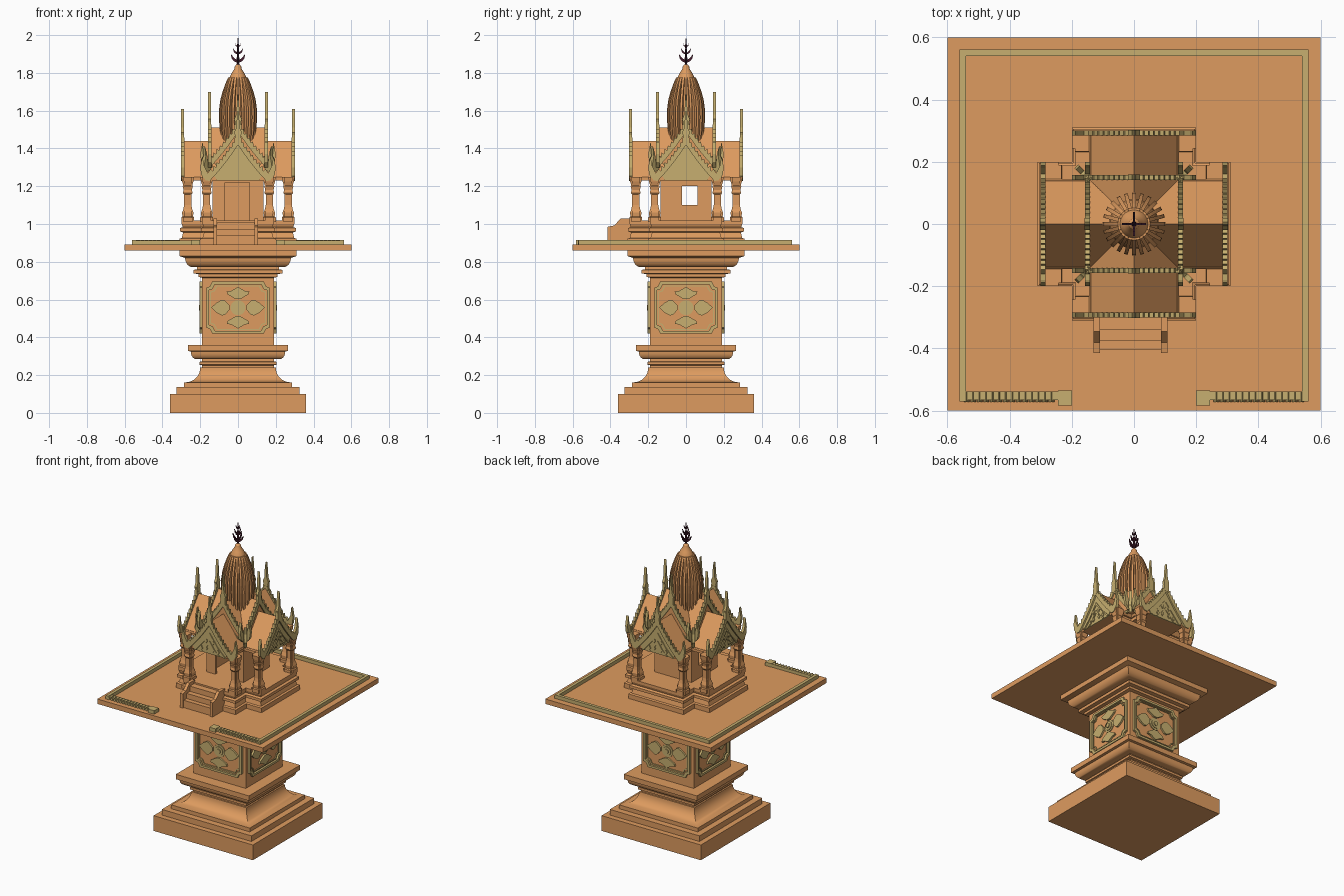
import bpy, bmesh, math
from mathutils import Matrix

if "Cube" in bpy.data.objects:
    bpy.data.objects.remove(bpy.data.objects["Cube"])


def material(name, rgb):
    m = bpy.data.materials.new(name)
    m.diffuse_color = (*rgb, 1)
    m.use_nodes = True
    m.node_tree.nodes["Principled BSDF"].inputs["Base Color"].default_value = m.diffuse_color
    return m


CLAY = material("clay", (0.73, 0.33, 0.115))
GOLD = material("gold", (0.57, 0.43, 0.16))
DARK = material("dark_metal", (0.06, 0.012, 0.025))


def box(bm, x0, x1, y0, y1, z0, z1):
    m = Matrix.Translation(((x0 + x1) / 2, (y0 + y1) / 2, (z0 + z1) / 2))
    bmesh.ops.create_cube(bm, size=1, matrix=m @ Matrix.Diagonal((x1 - x0, y1 - y0, z1 - z0, 1)))


def loft(bm, rings):
    vs = [[bm.verts.new(p) for p in r] for r in rings]
    n = len(vs[0])
    for a, b in zip(vs, vs[1:]):
        for i in range(n):
            bm.faces.new((a[i], a[(i + 1) % n], b[(i + 1) % n], b[i]))
    bm.faces.new(vs[0][::-1])
    bm.faces.new(vs[-1])


def prism(bm, pts, y0, y1):
    loft(bm, [[(x, y, z) for x, z in pts] for y in (y0, y1)])


def square(h, z):
    return [(-h, -h, z), (h, -h, z), (h, h, z), (-h, h, z)]


def plus(a, b, z, cx=0, cy=0):
    q = [(a, -b), (a, b), (b, b), (b, a), (-b, a), (-b, b), (-a, b), (-a, -b), (-b, -b), (-b, -a), (b, -a), (b, -b)]
    return [(cx + x, cy + y, z) for x, y in q]


def circle(r, z, n):
    return [(r * math.cos(2 * math.pi * i / n), r * math.sin(2 * math.pi * i / n), z) for i in range(n)]


def spin(bm, n=4):
    geom = bm.verts[:] + bm.edges[:] + bm.faces[:]
    for k in range(1, n):
        d = bmesh.ops.duplicate(bm, geom=geom)["geom"]
        bmesh.ops.rotate(bm, verts=[v for v in d if isinstance(v, bmesh.types.BMVert)],
                         matrix=Matrix.Rotation(2 * math.pi * k / n, 3, 'Z'))


def finish(bm, name, mat, smooth=False):
    bmesh.ops.recalc_face_normals(bm, faces=bm.faces[:])
    me = bpy.data.meshes.new(name)
    bm.to_mesh(me)
    bm.free()
    me.materials.append(mat)
    o = bpy.data.objects.new(name, me)
    bpy.context.collection.objects.link(o)
    if smooth:
        bpy.ops.object.select_all(action='DESELECT')
        o.select_set(True)
        bpy.context.view_layer.objects.active = o
        bpy.ops.object.shade_smooth_by_angle(angle=math.radians(30))


# pedestal: one moulded square profile, with curved flares
prof = [(.36, 0), (.36, .1), (.325, .1), (.325, .137), (.285, .137), (.285, .162)]
prof += [(.275 - .075 * math.sin(a), .24 - .078 * math.cos(a)) for a in [i * math.pi / 16 for i in range(9)]]
prof += [(.19, .24), (.19, .252), (.205, .255), (.205, .27), (.19, .273), (.19, .285), (.222, .285)]
prof += [(.222 + .028 * math.sin(a), .325 - .04 * math.cos(a)) for a in [i * math.pi / 12 for i in range(1, 7)]]
prof += [(.265, .328), (.265, .36), (.19, .36), (.19, .715), (.21, .72), (.21, .735), (.235, .738),
         (.235, .757), (.218, .76), (.218, .772), (.24, .772)]
prof += [(.24 + .04 * math.sin(a), .82 - .048 * math.cos(a)) for a in [i * math.pi / 12 for i in range(1, 7)]]
prof += [(.31, .83), (.31, .865)]
bm = bmesh.new()
loft(bm, [square(h, z) for h, z in prof])
finish(bm, "pedestal", CLAY, True)

# framed flower panel on each side of the pedestal
bm = bmesh.new()


def notched(w, h, c):
    corner = [(w, h - c), (w - c * .6, h - c * .8), (w - c, h)]
    q = corner + [(-x, z) for x, z in corner[::-1]]
    return q + [(-x, -z) for x, z in q]


for w, h, c, t, d in ((.168, .138, .032, .014, .203), (.147, .117, .032, .005, .196)):
    rings = []
    for s, y in ((0, .185), (0, d), (t, d), (t, .185)):
        rings.append([(x, -y, z + .557) for x, z in notched(w - s, h - s, c)])
    vs = [[bm.verts.new(p) for p in r] for r in rings]
    for a, b in zip(vs, vs[1:]):
        for i in range(12):
            bm.faces.new((a[i], a[(i + 1) % 12], b[(i + 1) % 12], b[i]))
for dx, dz, r, w in ((1, 0, .142, .042), (-1, 0, .142, .042), (0, 1, .11, .06), (0, -1, .11, .06)):
    leaf = [(.045, -.012), (.07, -.9 * w), (.085, -w), (.115 * r / .142, -.6 * w), (r, 0)]
    leaf += [(a, -b) for a, b in leaf[3::-1]]
    prism(bm, [(dx * a - dz * b, .557 + dz * a + dx * b) for a, b in leaf], -.202, -.185)
for r, d in ((.04, .195), (.028, .2), (.014, .206)):
    prism(bm, [(x, z + .557) for x, z, _ in circle(r, 0, 16)], -d, -.185)
spin(bm)
finish(bm, "flower_panels", GOLD)

# platform and low railing
bm = bmesh.new()
box(bm, -.6, .6, -.6, .6, .86, .892)
finish(bm, "platform", CLAY)
bm = bmesh.new()
box(bm, -.56, .56, .54, .56, .89, .915)
for s in (-1, 1):
    box(bm, *sorted((s * .56, s * .54)), -.57, .54, .89, .915)
    box(bm, *sorted((s * .54, s * .2)), -.565, -.538, .89, .912)
    box(bm, *sorted((s * .245, s * .2)), -.583, -.535, .89, .915)
    for i in range(14):
        x = s * (.265 + i * .021)
        prism(bm, [(x - .009, .9), (x, .891), (x + .009, .9), (x, .915)], -.572, -.54)
finish(bm, "railing", GOLD)

# cross-shaped house base
bm = bmesh.new()
loft(bm, [plus(.31 + d, .2 + d, z) for d, z in (
    (0, .89), (0, .922), (-.012, .926), (-.02, .955), (-.004, .96), (-.004, .978), (-.018, .984), (-.012, 1.0),
    (-.012, 1.018))])
finish(bm, "house_base", CLAY)

# front steps with sloped cheek walls
bm = bmesh.new()
for i, y in enumerate((-.405, -.375, -.34)):
    box(bm, -.115, .09, y, -.29, .89, .94 + i * .034)
for x in (-.13, .087):
    loft(bm, [[(xx, y, z) for y, z in ((-.415, .89), (-.415, .985), (-.38, .992), (-.345, 1.03), (-.29, 1.03), (-.29, .89))]
              for xx in (x, x + .02)])
finish(bm, "front_steps", CLAY)

# hollow room: window in each side wall, door in front
bm = bmesh.new()
W, I = .135, .115
box(bm, -W, W, I, W, 1.01, 1.25)
box(bm, -W, -.07, -W, -I, 1.01, 1.25)
box(bm, .06, W, -W, -I, 1.01, 1.25)
box(bm, -.07, .06, -W, -I, 1.22, 1.25)
for x in (-W, I):
    box(bm, x, x + .02, -I, -.02, 1.01, 1.25)
    box(bm, x, x + .02, .06, I, 1.01, 1.25)
    box(bm, x, x + .02, -.02, .06, 1.01, 1.1)
    box(bm, x, x + .02, -.02, .06, 1.2, 1.25)
finish(bm, "room_walls", CLAY)
bm = bmesh.new()
loft(bm, [plus(.285, .14, z) for z in (1.23, 1.258)])
finish(bm, "ceiling", CLAY)

# eight porch columns with moulded base and capital
bm = bmesh.new()
for cx, cy in ((.166, -.266), (-.166, -.266)):
    loft(bm, [plus(h, h * .7, z, cx, cy) for h, z in (
        (.034, 1.01), (.034, 1.035), (.028, 1.04), (.03, 1.06), (.023, 1.08), (.019, 1.1), (.019, 1.155),
        (.026, 1.165), (.022, 1.18), (.027, 1.2), (.024, 1.205), (.03, 1.225), (.033, 1.25))])
spin(bm)
finish(bm, "columns", CLAY)

# two-tier crossing gable roofs
bm = bmesh.new()
for apex, base, y in ((1.44, 1.25, -.29), (1.51, 1.32, -.15)):
    prism(bm, [(-.145, base), (.145, base), (0, apex)], y, 0)
spin(bm)
finish(bm, "roofs", CLAY)


# carved gable: pediment, toothed bargeboards with upturned tips, apex spire
def gable(bm, y, apex, base, top, hw=.15):
    def edge(t, off):
        return hw * t, apex - (apex - base) * t * (1.2 - .2 * t) + off
    n = 9
    half = []
    for i in range(n):
        half += [edge(i / n, .014), edge((i + .75) / n, .036)]
    half += [(hw + k, base + z) for k, z in ((.01, .02), (.03, .06), (.038, .115), (.05, .05), (.044, .008), (.02, -.02))]
    half += [edge(i / 6, -.022) for i in range(6, -1, -1)]
    for s in (-1, 1):
        prism(bm, [(s * x, z) for x, z in half], y - .008, y + .009)
        # inner chevrons and leaf relief
        for k in (.78, .5):
            h, a = hw * k, base - .03 + (apex - base) * k
            prism(bm, [(0, a), (s * h * .5, base - .03 + (a - base + .03) * .45), (s * h, base - .02),
                       (s * (h - .015), base - .02), (0, a - .02)], y - .003, y + .008)
        for px, pz in ((.025, .01), (.06, .005), (.025, .06)):
            cx, cz = s * px, base + pz
            prism(bm, [(cx - .01, cz), (cx, cz - .014), (cx + .01, cz), (cx, cz + .018)], y - .004, y + .008)
    prism(bm, [(-.11, base - .02), (.11, base - .02), (.13, base + .01), (0, apex - .01), (-.13, base + .01)], y + .002, y + .012)
    sp = [(.02, apex - .02), (.016, apex + .03), (.02, apex + .045), (.009, apex + .07), (.006, apex + .12)]
    prism(bm, sp + [(0, top)] + [(-x, z) for x, z in sp[::-1]], y - .009, y + .008)


for name, y, apex, base, top in (("outer_gables", -.293, 1.44, 1.25, 1.61), ("inner_gables", -.15, 1.51, 1.32, 1.70)):
    bm = bmesh.new()
    gable(bm, y, apex, base, top)
    spin(bm)
    finish(bm, name, GOLD)

# diagonal corner ornaments where the gables meet
bm = bmesh.new()
prism(bm, [(.2, 1.3), (.245, 1.27), (.262, 1.31), (.25, 1.36), (.256, 1.41), (.24, 1.37), (.235, 1.33), (.2, 1.36)], -.009, .009)
bmesh.ops.rotate(bm, verts=bm.verts[:], matrix=Matrix.Rotation(math.pi / 4, 3, 'Z'))
spin(bm)
finish(bm, "corner_ornaments", GOLD)

# bud-shaped tower: smooth core with radial ribs
bm = bmesh.new()
loft(bm, [circle(r, z, 32) for r, z in ((.07, 1.4), (.078, 1.5), (.08, 1.58), (.076, 1.64), (.065, 1.7), (.054, 1.745),
                                        (.045, 1.775), (.033, 1.8), (.02, 1.82), (.017, 1.835), (.008, 1.845))])
finish(bm, "tower_core", CLAY, True)
bm = bmesh.new()
outer = [(.09, 1.44), (.097, 1.5), (.101, 1.56), (.1, 1.61), (.093, 1.66), (.082, 1.7), (.066, 1.745), (.052, 1.775)]
prism(bm, outer + [(.04, 1.775), (.05, 1.7), (.06, 1.6), (.06, 1.44)], -.006, .006)
spin(bm, 24)
finish(bm, "tower_ribs", CLAY)

# dark branching finial
bm = bmesh.new()
loft(bm, [circle(r, z, 10) for r, z in ((.008, 1.83), (.006, 1.86), (.009, 1.87), (.005, 1.89), (.007, 1.91), (.004, 1.93),
                                        (.005, 1.945), (.002, 1.965), (.0008, 2.0))])
finish(bm, "finial_stem", DARK, True)
bm = bmesh.new()
for z, r in ((1.85, .038), (1.895, .026), (1.935, .015)):
    prism(bm, [(0, z), (r * .6, z + r * .35), (r * .9, z + r * .7), (r, z + r * 1.35), (r * .6, z + r * .8), (0, z + r * .35)],
          -.003, .003)
spin(bm)
finish(bm, "finial_branches", DARK)
